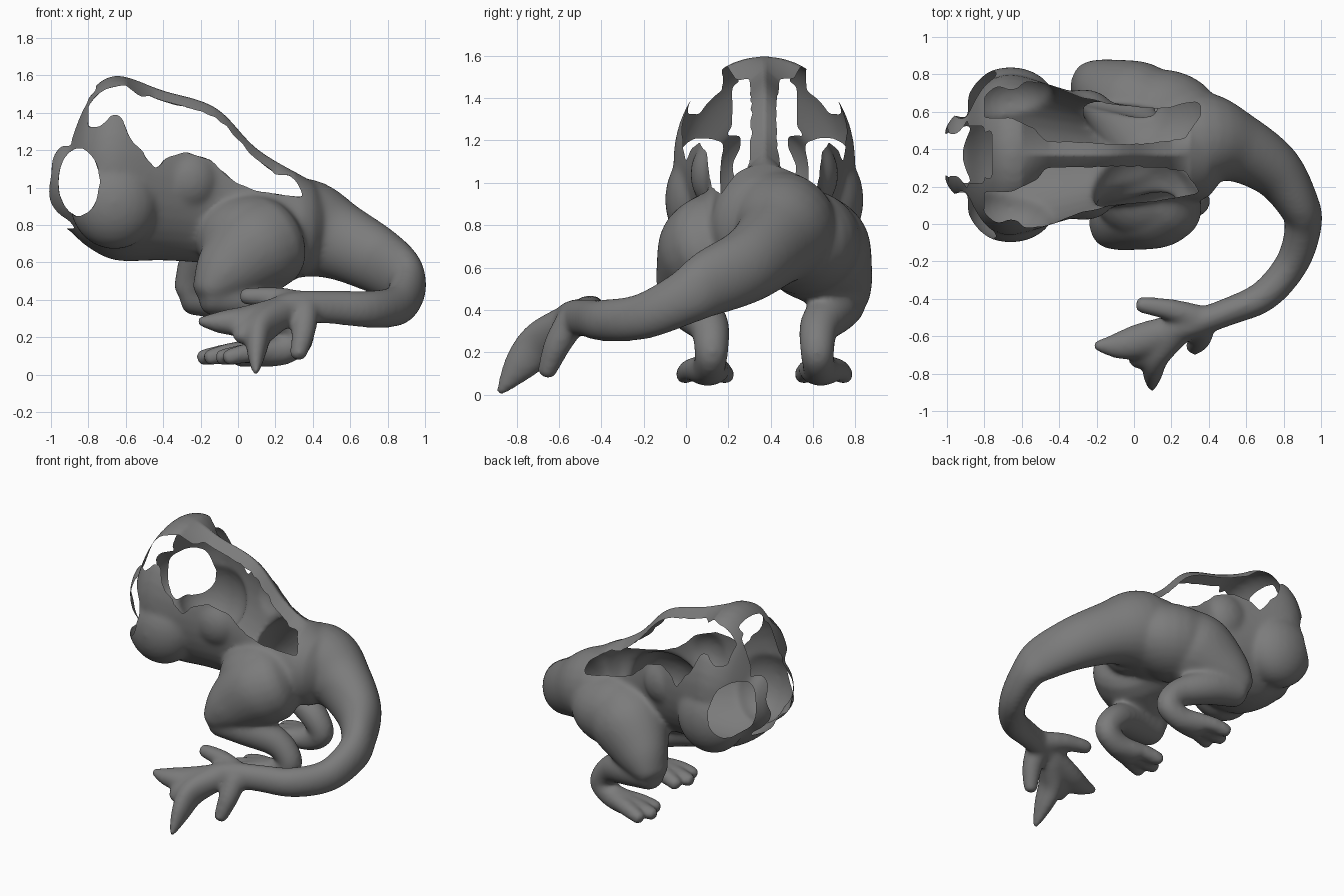
import bpy, bmesh, math
from mathutils import Vector

if "Cube" in bpy.data.objects:
    bpy.data.objects.remove(bpy.data.objects["Cube"])

CY = 0.37   # body symmetry plane
bm = bmesh.new()

def spline(p, i, t):
    a, b, c, d = (p[min(max(k, 0), len(p) - 1)] for k in (i - 1, i, i + 1, i + 2))
    return [0.5 * (2 * q + (r - o) * t + (2 * o - 5 * q + 4 * r - s) * t * t
                   + (3 * q - o - 3 * r + s) * t ** 3) for o, q, r, s in zip(a, b, c, d)]

def tube(pts, ref=(0, 0, 1), n=24, sub=5, axis=None):
    """Closed loft through (x, y, z, side radius, up radius) stations with rounded ends."""
    pts = [p if len(p) == 5 else (*p, p[3]) for p in pts]
    st = [spline(pts, i, k / sub) for i in range(len(pts) - 1) for k in range(sub)] + [list(pts[-1])]
    pos = [Vector(s[:3]) for s in st]
    rings = []
    for i, s in enumerate(st):
        t = Vector(axis) if axis else (pos[min(i + 1, len(st) - 1)] - pos[max(i - 1, 0)]).normalized()
        side = t.cross(Vector(ref)).normalized()
        up = side.cross(t)
        caps = [(0, 1)]
        if i == 0:
            caps = [(-.5, .3), (-.4, .65), (-.22, .88), (0, 1)]
        elif i == len(st) - 1:
            caps = [(0, 1), (.22, .88), (.4, .65), (.5, .3)]
        for off, k in caps:
            c = pos[i] + t * off * min(s[3], s[4])
            rings.append([bm.verts.new(c + k * (side * s[3] * math.cos(a) + up * s[4] * math.sin(a)))
                          for a in (2 * math.pi * j / n for j in range(n))])
    faces = [bm.faces.new(rings[0][::-1]), bm.faces.new(rings[-1])]
    for a, b in zip(rings, rings[1:]):
        faces += [bm.faces.new((a[j], a[(j + 1) % n], b[(j + 1) % n], b[j])) for j in range(n)]
    bmesh.ops.recalc_face_normals(bm, faces=faces)

def blob(c, r):
    g = bmesh.ops.create_uvsphere(bm, u_segments=24, v_segments=14, radius=1)
    for v in g['verts']:
        v.co = Vector(c) + Vector([v.co[i] * r[i] for i in range(3)])

def lerp(x, table):
    for (a, p), (b, q) in zip(table, table[1:]):
        if x <= b:
            return p + (q - p) * max(0, (x - a) / (b - a))
    return table[-1][1]

# Torso: x, bottom, top, half width
tube([(x, CY, (b + t) / 2, w, (t - b) / 2) for x, b, t, w in [
    (.35, .53, 1.06, .25), (.1, .55, 1.21, .26), (-.12, .59, 1.43, .28), (-.4, .61, 1.52, .36),
    (-.65, .61, 1.6, .43), (-.8, .68, 1.5, .38), (-.9, .77, 1.28, .25)]], n=36, axis=(-1, 0, 0))

# Tail curling round to the front
tube([(.1, .39, .78, .27, .25), (.35, .45, .78, .265, .27), (.55, .41, .71, .19, .21),
      (.75, .29, .61, .15, .18), (.87, .12, .53, .115, .16), (.905, 0, .46, .1, .13),
      (.85, -.2, .37, .09, .11), (.7, -.38, .35, .085, .1), (.5, -.47, .36, .075, .09),
      (.3, -.54, .36, .075, .085), (.15, -.59, .31, .08, .08)])

# Tail fins, with a web between the two big ones
tube([(.36, -.51, .37, .075), (.2, -.46, .41, .06), (.03, -.43, .42, .045)])
tube([(.25, -.56, .34, .085), (.05, -.62, .29, .095, .08), (-.08, -.65, .28, .075, .065), (-.21, -.65, .285, .025)])
tube([(.22, -.57, .33, .09), (.12, -.69, .24, .105, .075), (.1, -.79, .13, .08, .055), (.095, -.88, .01, .022)], ref=(1, 0, 0))
tube([(.18, -.59, .31, .08), (.06, -.69, .24, .075), (0, -.74, .2, .04)])
tube([(.36, -.54, .35, .075), (.35, -.61, .23, .065), (.32, -.66, .1, .045)], ref=(1, 0, 0))

# Hind legs: far one stands slightly forward
for s, dx in ((-1, 0), (1, -.1)):
    def P(x, u, z, *r):
        return (x + dx, CY + s * u, z, *r)
    blob((.07 if s < 0 else .13, CY + s * .19, .72), (.29 if s < 0 else .34, .27, .25))
    tube([P(.18, .2, .72, .25), P(.07, .27, .66, .25, .25), P(-.07, .35, .54, .18, .17),
          P(-.16, .38, .44, .1, .12)], ref=(0, 1, 0))
    tube([P(-.15, .37, .43, .11), P(.05, .33, .4, .115), P(.24, .26, .32, .095), P(.33, .25, .2, .08),
          P(.24, .26, .13, .08), P(.1, .27, .11, .07, .11)], ref=(0, 1, 0))
    for d in (-1, 0, 1):
        tube([P(.2, .27 + .02 * d, .13, .06), P(.05, .28 + .07 * d, .115, .055),
              P(-.1 + .04 * abs(d), .28 + .1 * d, .09, .045)], n=12)
    # Shoulder and flank bulges
    blob((-.66, CY + s * .28, .92), (.24, .19, .25))
    blob((-.27, CY + s * .22, 1.04), (.17, .13, .17))

# Fuse the solid parts
me = bpy.data.meshes.new("creature_body")
bm.to_mesh(me)
bm.free()
body = bpy.data.objects.new("creature_body", me)
bpy.context.collection.objects.link(body)
m = body.modifiers.new("fuse", 'REMESH')
m.mode, m.voxel_size = 'VOXEL', .014
m = body.modifiers.new("relax", 'SMOOTH')
m.factor, m.iterations = .5, 20
dg = bpy.context.evaluated_depsgraph_get()
mesh = bpy.data.meshes.new_from_object(body.evaluated_get(dg))
body.modifiers.clear()
body.data = mesh

# Torn opening: rim height of the sides and half width of the spine strip
RIM = [(-1, 1.3), (-.84, 1.25), (-.8, 1.3), (-.72, 1.36), (-.62, 1.38), (-.55, 1.22), (-.44, 1.1), (-.38, 1.16),
       (-.28, 1.19), (-.15, 1.15), (-.02, 1.03), (.1, .98), (.33, .95)]
STRIP = [(-.8, .2), (-.66, .2), (-.53, .14), (-.47, .07), (-.1, .06), (.12, .065), (.33, .1)]

def torn(c):
    x, u, z = c.x, abs(c.y - CY), c.z
    if x > .32 - .04 * math.sin(u * 20) or z < .75:
        return False
    if ((x + .85) / .11) ** 2 + ((z - 1.03) / .18) ** 2 < 1:      # side holes
        return True
    if x < -.76 and u < .13 + .02 * math.sin(z * 25) and z > .78:  # open front
        return True
    if x < -.8:
        return z > 1.22 and not (-.89 < x and u > .15)             # front strands
    return z > lerp(x, RIM) + .02 * math.sin(x * 45) * (x < -.5) and u > lerp(x, STRIP)

bm = bmesh.new()
bm.from_mesh(mesh)
bmesh.ops.delete(bm, geom=[f for f in bm.faces if torn(f.calc_center_median())], context='FACES')

# Drop loose scraps
todo = set(bm.verts)
scraps = []
while todo:
    stack = [todo.pop()]
    island = list(stack)
    while stack:
        for e in stack.pop().link_edges:
            for v in e.verts:
                if v in todo:
                    todo.remove(v)
                    stack.append(v)
                    island.append(v)
    if len(island) < 400:
        scraps += island
bmesh.ops.delete(bm, geom=scraps, context='VERTS')

# Soften the torn rims
for _ in range(6):
    new = {}
    for v in bm.verts:
        nb = [e.other_vert(v).co for e in v.link_edges if e.is_boundary]
        if len(nb) == 2:
            new[v] = v.co * .5 + (nb[0] + nb[1]) * .25
    for v, co in new.items():
        v.co = co

# Fold the spine strip downwards along its edges
for v in bm.verts:
    u = abs(v.co.y - CY)
    if -.6 < v.co.x < .3 and u < .2 and v.co.z > lerp(v.co.x, RIM) + .04:
        v.co.z -= .7 * u * min(1, (v.co.x + .6) / .15, (.3 - v.co.x) / .1)
for f in bm.faces:
    f.smooth = True
bm.to_mesh(mesh)
bm.free()

# Dark grey skin
skin = bpy.data.materials.new("dark_grey")
skin.diffuse_color = (.2, .2, .2, 1)
skin.use_nodes = True
skin.node_tree.nodes["Principled BSDF"].inputs["Base Color"].default_value = skin.diffuse_color
mesh.materials.clear()
mesh.materials.append(skin)
